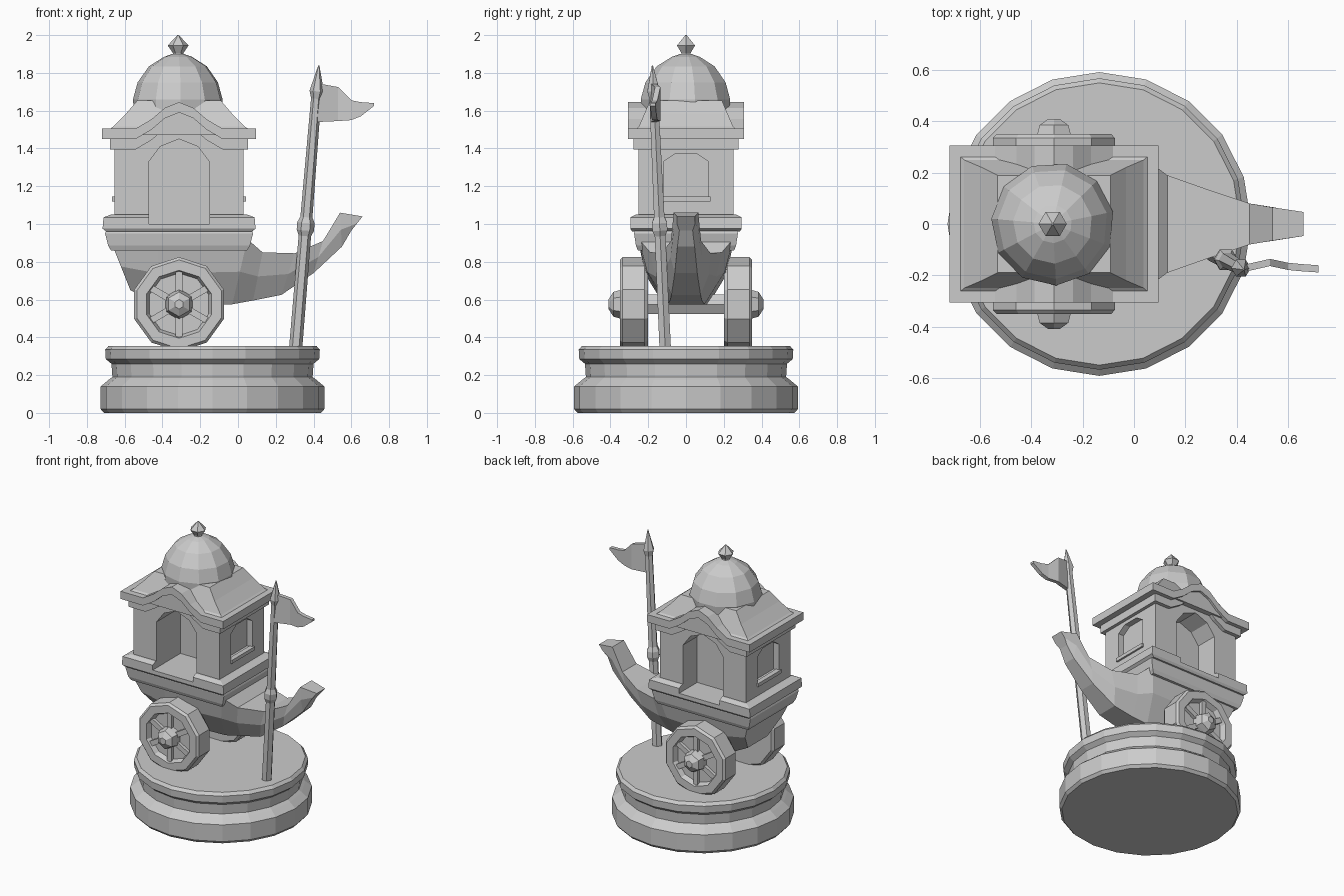
import bpy, bmesh, math
from mathutils import Vector

if "Cube" in bpy.data.objects:
    bpy.data.objects.remove(bpy.data.objects["Cube"], do_unlink=True)

stone = bpy.data.materials.new("grey_stone")
stone.use_nodes = True
GREY = (0.6, 0.6, 0.6, 1)
stone.diffuse_color = GREY
stone.node_tree.nodes["Principled BSDF"].inputs["Base Color"].default_value = GREY

C = -0.312                                   # x of the tower and wheel axis
TAU = 2 * math.pi


def loft(name, rings):
    """Solid skinned through rings of equal point count, capped at both ends."""
    bm = bmesh.new()
    vs = [[bm.verts.new(p) for p in ring] for ring in rings]
    n = len(vs[0])
    for a, b in zip(vs, vs[1:]):
        for i in range(n):
            j = (i + 1) % n
            bm.faces.new((a[i], a[j], b[j], b[i]))
    bm.faces.new(vs[0])
    bm.faces.new(vs[-1])
    bmesh.ops.recalc_face_normals(bm, faces=bm.faces)
    mesh = bpy.data.meshes.new(name)
    bm.to_mesh(mesh)
    bm.free()
    mesh.materials.append(stone)
    ob = bpy.data.objects.new(name, mesh)
    bpy.context.collection.objects.link(ob)
    return ob


def prism(name, outline, y0, y1):
    """Outline in x and z, extruded along y."""
    return loft(name, [[(x, y, z) for x, z in outline] for y in (y0, y1)])


def lathe(name, profile, start, axis=(0, 0, 1), sides=8, turn=0.0):
    """Rings of (radius, distance) along an axis from a start point."""
    axis = Vector(axis).normalized()
    u = Vector((1, 0, 0))
    u = (u - axis * u.dot(axis)).normalized()
    v = axis.cross(u)
    return loft(name, [[Vector(start) + axis * d
                        + u * r * math.cos(TAU * i / sides + turn)
                        + v * r * math.sin(TAU * i / sides + turn)
                        for i in range(sides)] for r, d in profile])


def stepped(name, levels):
    """Stack of rectangles (half x, half y, z) around the tower axis."""
    return loft(name, [[(C + sx * hx, sy * hy, z) for sx, sy in
                        ((-1, -1), (1, -1), (1, 1), (-1, 1))] for hx, hy, z in levels])


def cut(ob, cutters):
    for c in cutters:
        mod = ob.modifiers.new("cut", "BOOLEAN")
        mod.operation, mod.solver, mod.object = "DIFFERENCE", "EXACT", c
    dg = bpy.context.evaluated_depsgraph_get()
    mesh = bpy.data.meshes.new_from_object(ob.evaluated_get(dg))
    ob.modifiers.clear()
    ob.data = mesh


# Round moulded base
lathe("base", [(0.575, 0), (0.592, 0.02), (0.592, 0.14), (0.55, 0.175), (0.53, 0.19),
               (0.535, 0.26), (0.565, 0.285), (0.568, 0.335), (0.55, 0.355)],
      (-0.135, 0, 0), sides=20)

# Boat-shaped hull rising to a prow: top point, bottom point, half widths
hull = [((-0.67, 0.9), (-0.57, 0.65), 0.25, 0.16),
        ((-0.42, 0.9), (-0.42, 0.575), 0.25, 0.17),
        ((0.05, 0.92), (-0.03, 0.575), 0.25, 0.14),
        ((0.13, 0.85), (0.08, 0.595), 0.19, 0.12),
        ((0.3, 0.845), (0.23, 0.625), 0.13, 0.11),
        ((0.45, 0.91), (0.4, 0.74), 0.08, 0.085),
        ((0.54, 1.06), (0.55, 0.88), 0.065, 0.065),
        ((0.66, 1.04), (0.6, 0.965), 0.047, 0.05)]
rings = []
for (tx, tz), (bx, bz), wt, wb in hull:
    mx, mz, wm = tx * .5 + bx * .5, tz * .5 + bz * .5, wt * .6 + wb * .4
    half = [(tx, wt, tz), (mx, wm, mz), (bx, wb * 0.7, bz)]
    rings.append(half + [(x, -y, z) for x, y, z in reversed(half)])
loft("hull", rings)

# Wheels with recessed faces, spokes and pointed hubs
for side, word in ((-1, "right"), (1, "left")):
    centre = (C, 0, 0.575)
    out = (0, side, 0)
    lathe(word + "_wheel", [(0.235, 0.2), (0.25, 0.22), (0.25, 0.335), (0.235, 0.35),
                            (0.18, 0.35), (0.165, 0.315)], centre, out, 10, TAU / 20)
    lathe(word + "_hub", [(0.085, 0.3), (0.075, 0.35), (0.065, 0.385), (0.025, 0.41)],
          centre, out, 6, TAU / 12)
    for k in range(6):
        a = TAU * k / 6 + TAU / 4
        lathe(word + "_spoke_%d" % (k + 1), [(0.025, 0.04), (0.025, 0.2)],
              (C, side * 0.32, 0.575), (math.cos(a), 0, math.sin(a)), 4, TAU / 8)
lathe("axle", [(0.06, -0.25), (0.06, 0.25)], (C, 0, 0.575), (0, 1, 0), 6)

# Plinth and ledge
plinth = stepped("plinth", [(0.36, 0.255, 0.86), (0.375, 0.265, 0.885),
                            (0.392, 0.275, 0.95), (0.385, 0.27, 0.97)])
ledge = stepped("ledge", [(0.385, 0.285, 0.96), (0.405, 0.295, 0.975),
                          (0.4, 0.295, 1.035), (0.36, 0.265, 1.05)])

# Outline of the eaves: level at the corners, arched over the doors
EAVES = [(0.23, 1.45), (0.145, 1.50), (0.075, 1.56), (0, 1.59)]


def arched(half, drop, low):
    """Closed outline, flat at the bottom line, arched on top or on both sides."""
    up = [(half, EAVES[0][1])] + EAVES
    row = [(C - x, z + drop) for x, z in up] + [(C + x, z + drop) for x, z in up[-2::-1]]
    if low is None:
        return row + [(x, z - 0.055) for x, z in reversed(row)]
    return row + [(C + half, low), (C - half, low)]


walls = prism("walls", arched(0.342, 0.0, 1.0), -0.252, 0.252)
prism("lower_eaves", arched(0.365, 0.0, None), -0.278, 0.278)
prism("upper_eaves", arched(0.408, 0.055, None), -0.306, 0.306)

# Arched door niches front and back, window niches at both ends
door = [(C - 0.16, 1.0), (C - 0.16, 1.33), (C - 0.1, 1.41), (C, 1.45),
        (C + 0.1, 1.41), (C + 0.16, 1.33), (C + 0.16, 1.0)]
cutters = [prism("door_cutter_front", door, -0.5, 0.02),
           prism("door_cutter_back", door, 0.09, 0.5)]
window = [(-0.12, 1.14), (-0.12, 1.33), (-0.06, 1.37), (0.06, 1.37), (0.12, 1.33), (0.12, 1.14)]
windows = [loft("window_cutter", [[(C + s * d, y, z) for y, z in window] for d in (0.3, 0.5)])
           for s in (-1, 1)]
cut(walls, cutters + windows)
cut(ledge, cutters)
for c in cutters + windows:
    bpy.data.objects.remove(c, do_unlink=True)

# Window sills
for s, word in ((-1, "right"), (1, "left")):
    loft(word + "_sill", [[(C + s * d, y, z) for y, z in
                           ((-0.13, 1.12), (0.13, 1.12), (0.13, 1.145), (-0.13, 1.145))]
                          for d in (0.32, 0.355)])

# Hipped roof, arched cross roof, dome and finial
stepped("roof", [(0.385, 0.28, 1.49), (0.35, 0.25, 1.515), (0.28, 0.22, 1.585),
                 (0.22, 0.19, 1.655)])
prism("cross_roof", arched(0.25, 0.05, 1.47), -0.29, 0.29)
lathe("dome", [(0.235, 1.6), (0.24, 1.66), (0.215, 1.75), (0.155, 1.835), (0.075, 1.885),
               (0.03, 1.9)], (C - 0.005, 0, 0), sides=11, turn=0.2)
lathe("finial", [(0.03, 1.88), (0.028, 1.905), (0.055, 1.945), (0.004, 2.0)],
      (C - 0.005, 0, 0), sides=6)

# Leaning flagpole with ring and spear tip
foot, tip = Vector((0.305, -0.11, 0.34)), Vector((0.428, -0.178, 1.84))
lean = tip - foot
L = lean.length
lathe("flagpole", [(0.035, 0), (0.033, 0.6), (0.046, 0.63), (0.046, 0.67), (0.032, 0.7),
                   (0.027, 1.33), (0.038, 1.37), (0.003, L)], foot, lean, 6)

# Waving flag
flag = [(0.42, 1.745, 1.54, -0.175), (0.53, 1.725, 1.545, -0.15),
        (0.6, 1.655, 1.55, -0.165), (0.65, 1.645, 1.57, -0.17), (0.72, 1.64, 1.625, -0.175)]
loft("flag", [[(x, y + 0.014, hi), (x, y - 0.014, hi), (x, y - 0.014, lo), (x, y + 0.014, lo)]
              for x, hi, lo, y in flag])
